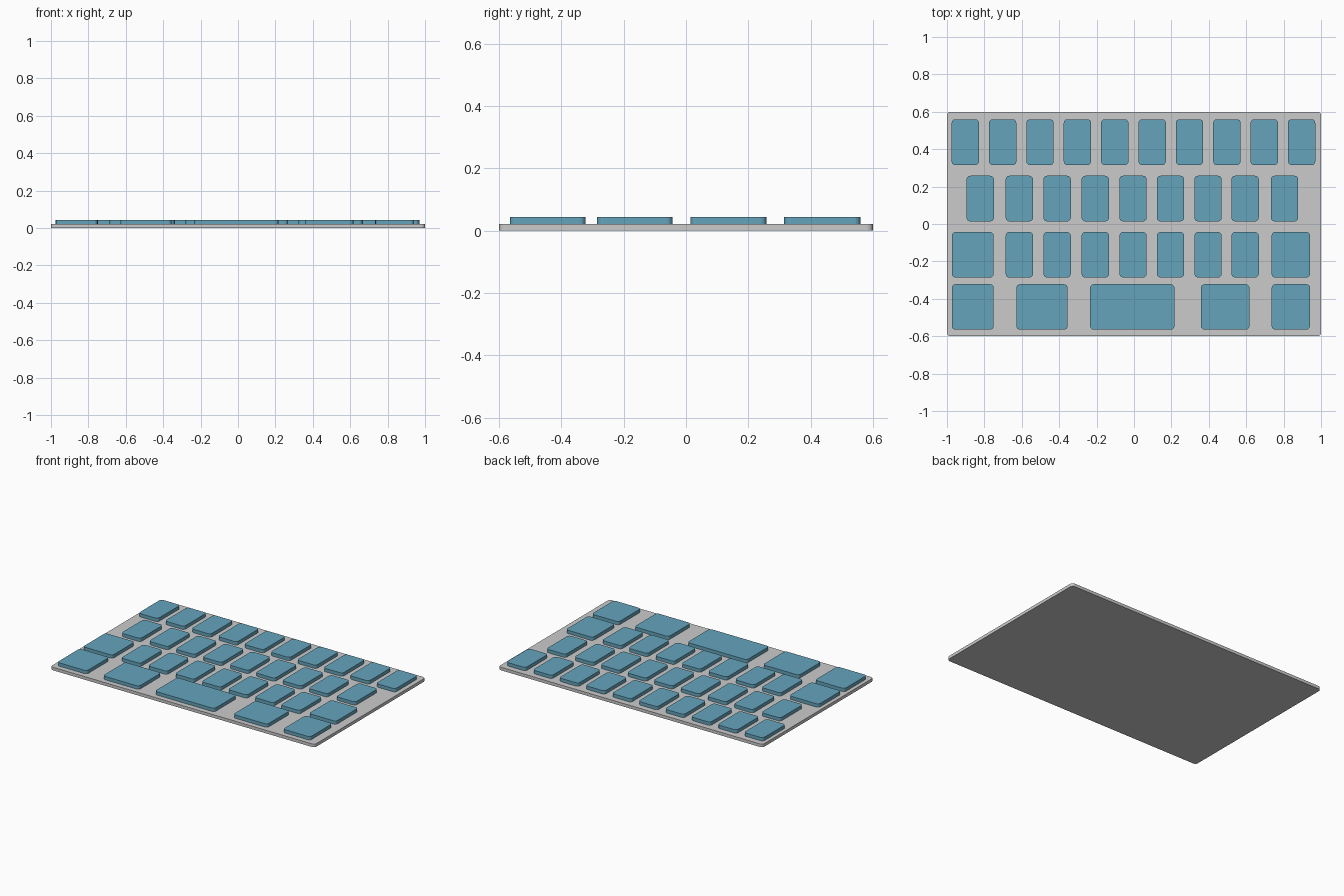
import bpy, bmesh

if "Cube" in bpy.data.objects:
    bpy.data.objects.remove(bpy.data.objects["Cube"])

BASE_TOP, KEY_TOP = 0.021, 0.044

key_mat = bpy.data.materials.new("key_blue")
key_mat.diffuse_color = (0.13, 0.37, 0.50, 1)
key_mat.use_nodes = True
key_mat.node_tree.nodes["Principled BSDF"].inputs["Base Color"].default_value = key_mat.diffuse_color


def rounded_slab(name, x0, x1, y0, y1, z0, z1, radius, mat=None):
    """Box with rounded vertical corners."""
    bm = bmesh.new()
    bmesh.ops.create_cube(bm, size=1)
    for v in bm.verts:
        v.co = (x1 if v.co.x > 0 else x0,
                y1 if v.co.y > 0 else y0,
                z1 if v.co.z > 0 else z0)
    upright = [e for e in bm.edges if abs(e.verts[0].co.z - e.verts[1].co.z) > 1e-4]
    bmesh.ops.bevel(bm, geom=upright, offset=radius, segments=5, profile=0.5,
                    affect='EDGES')
    mesh = bpy.data.meshes.new(name)
    bm.to_mesh(mesh)
    bm.free()
    ob = bpy.data.objects.new(name, mesh)
    bpy.context.collection.objects.link(ob)
    if mat:
        mesh.materials.append(mat)
    return ob


# Base plate
rounded_slab("base_plate", -1, 1, -0.6, 0.6, 0, BASE_TOP, 0.02)

# Key spans (left, right) for each row
W = 0.146
narrow = lambda centres: [(c - W / 2, c + W / 2) for c in centres]
letters = [-0.613, -0.411, -0.207, -0.005, 0.195, 0.396, 0.594]
left_wide, right_wide = (-0.974, -0.75), (0.736, 0.941)
rows = [
    ("top_row", 0.315, 0.560, narrow(-0.902 + 0.1998 * i for i in range(10))),
    ("home_row", 0.014, 0.258, narrow([-0.822] + letters + [0.805])),
    ("lower_row", -0.286, -0.043, [left_wide] + narrow(letters) + [right_wide]),
    ("space_row", -0.565, -0.322,
     [left_wide, (-0.629, -0.355), (-0.235, 0.216), (0.358, 0.617), right_wide]),
]

# Keys
for row, y0, y1, spans in rows:
    for i, (x0, x1) in enumerate(spans):
        rounded_slab(f"{row}_key_{i + 1}", x0, x1, y0, y1,
                     BASE_TOP - 0.001, KEY_TOP, 0.02, key_mat)
